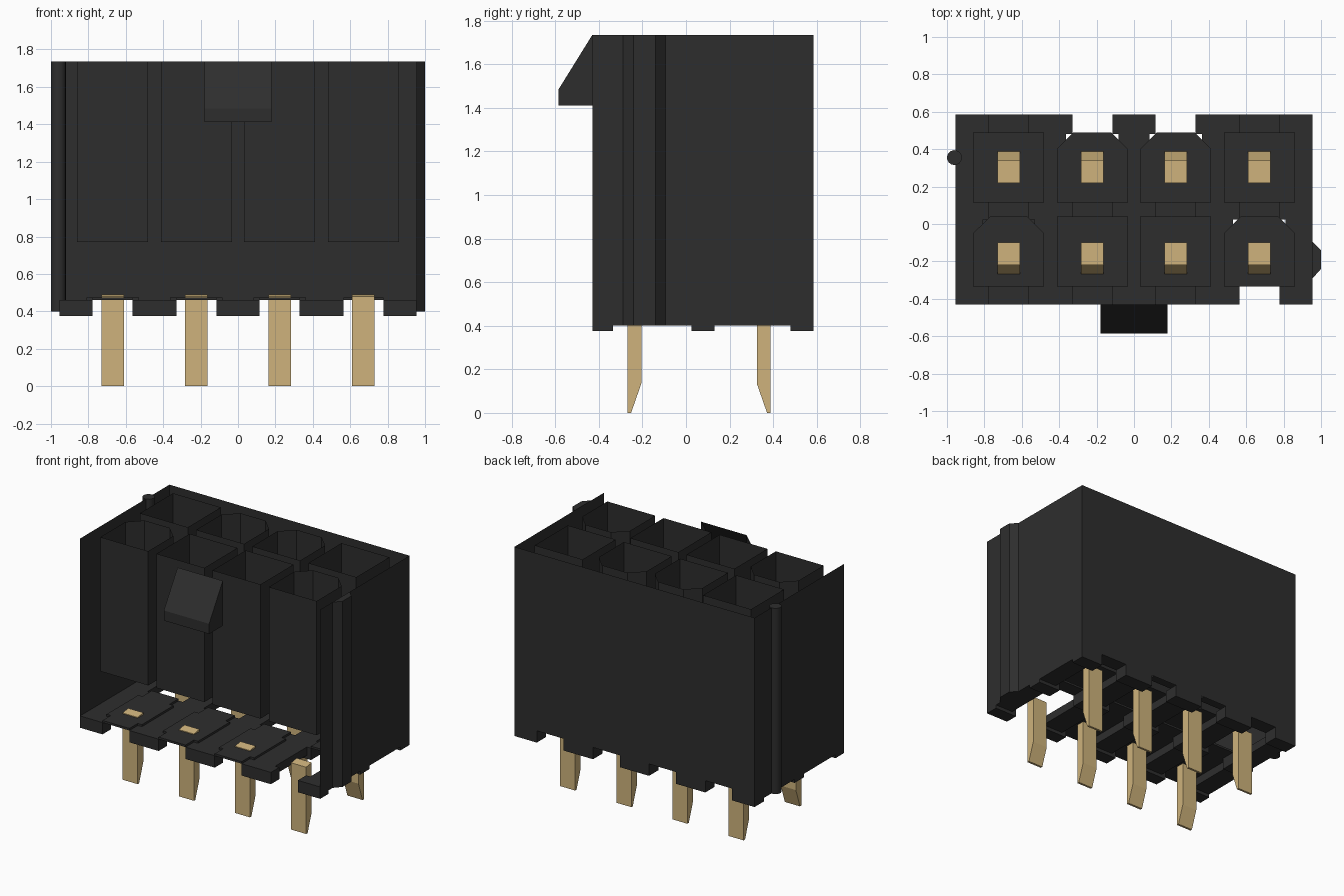
import bpy, bmesh, math

cube = bpy.data.objects.get("Cube")
if cube:
    bpy.data.objects.remove(cube, do_unlink=True)


def material(name, rgb):
    m = bpy.data.materials.new(name)
    m.diffuse_color = (*rgb, 1)
    m.use_nodes = True
    b = m.node_tree.nodes["Principled BSDF"]
    b.inputs["Base Color"].default_value = (*rgb, 1)
    b.inputs["Roughness"].default_value = 0.6
    return m


BLACK = material("black plastic", (0.027, 0.027, 0.027))
GOLD = material("gold metal", (0.62, 0.45, 0.2))


def finish(name, bm, mat):
    bmesh.ops.recalc_face_normals(bm, faces=bm.faces)
    me = bpy.data.meshes.new(name)
    bm.to_mesh(me)
    bm.free()
    me.materials.append(mat)
    ob = bpy.data.objects.new(name, me)
    bpy.context.collection.objects.link(ob)
    return ob


def face(bm, pts):
    return bm.faces.new([bm.verts.new(p) for p in pts])


def prism(bm, low, high, caps=(True, True), closed=True):
    """Join two matching outlines with side faces and optional end caps."""
    a = [bm.verts.new(p) for p in low]
    b = [bm.verts.new(p) for p in high]
    n = len(a)
    for i in range(n if closed else n - 1):
        j = (i + 1) % n
        bm.faces.new((a[i], a[j], b[j], b[i]))
    if caps[0]:
        bm.faces.new(a[::-1])
    if caps[1]:
        bm.faces.new(b)


def upright(bm, outline, z0, z1, **kw):
    prism(bm, [(x, y, z0) for x, y in outline], [(x, y, z1) for x, y in outline], **kw)


def across(bm, outline, x0, x1, **kw):
    prism(bm, [(x0, y, z) for y, z in outline], [(x1, y, z) for y, z in outline], **kw)


TOP, SIDE, FRONT, BACK = 1.735, 0.955, -0.43, 0.585
COLS = [-0.67, -0.223, 0.223, 0.67]
FOOT, FLOOR, NOTCH = 0.375, 0.40, 0.46
NW, HW = 0.107, 0.14          # half widths of notches and pin recesses

# Side walls
for side, name in ((1, "left_wall"), (-1, "right_wall")):
    bm = bmesh.new()
    x = side * SIDE
    face(bm, [(x, FRONT, FLOOR), (x, BACK, FLOOR), (x, BACK, TOP), (x, FRONT, TOP)])
    finish(name, bm, BLACK)

# Back wall with notches along its lower edge
bm = bmesh.new()
edge = [(-SIDE, FOOT)]
for c in COLS:
    edge += [(c - NW, FOOT), (c - NW, NOTCH), (c + NW, NOTCH), (c + NW, FOOT)]
edge += [(SIDE, FOOT), (SIDE, TOP), (-SIDE, TOP)]
face(bm, [(x, BACK, z) for x, z in edge])
finish("back_wall", bm, BLACK)

# Floor: strips across the depth, raised at each pin, some recesses open
#        y0     y1     bottom half-width open columns
strips = [(FRONT, -0.335, FOOT, NW, {3}),
          (-0.335, 0.025, FLOOR, HW, {3}),
          (0.025, 0.13, FOOT, NW, set()),
          (0.13, 0.48, FLOOR, HW, {0, 1, 2, 3}),
          (0.48, BACK, FOOT, NW, {1, 2})]
bm = bmesh.new()


def slab(x0, x1, y0, y1, z0, z1):
    upright(bm, [(x0, y0), (x1, y0), (x1, y1), (x0, y1)], z0, z1)


for y0, y1, z, w, holes in strips:
    x = -SIDE
    for i, c in enumerate(COLS):
        slab(x, c - w, y0, y1, z, NOTCH)
        if i not in holes:
            slab(c - w, c + w, y0, y1, NOTCH, NOTCH + 0.015)
        x = c + w
    slab(x, SIDE, y0, y1, z, NOTCH)
finish("floor_and_feet", bm, BLACK)

# Contact pockets: thin cups, some with clipped rear corners
R, CUT = 0.19, 0.09
for row, y0, y1, clipped in (("front", -0.335, 0.04, {0, 3}), ("back", 0.115, 0.49, {1, 2})):
    for i, c in enumerate(COLS):
        cut = [(c + R, y1 - CUT), (c + R - CUT, y1), (c - R + CUT, y1), (c - R, y1 - CUT)]
        rear = cut if i in clipped else [(c + R, y1), (c - R, y1)]
        bm = bmesh.new()
        upright(bm, [(c - R, y0), (c + R, y0)] + rear, 0.77, TOP, caps=(True, False))
        finish(f"{row}_pocket_{i + 1}", bm, BLACK)

# Pins: blade inside the pocket and tapered tail below the floor
for row, yc, s in (("front", -0.16, -1), ("back", 0.28, 1)):
    for i, c in enumerate(COLS):
        bm = bmesh.new()
        blade = [(-0.06, 0.775), (0.108, 0.775), (0.06, 0.90), (0.06, 1.25), (-0.06, 1.25)]
        tail = [(0.045, 0.49), (0.045, 0.135), (0.092, 0.0), (0.108, 0.0), (0.108, 0.48)]
        for outline in (blade, tail):
            across(bm, [(yc + s * y, z) for y, z in outline], c - 0.06, c + 0.06)
        finish(f"{row}_pin_{i + 1}", bm, GOLD)

# Latch ramp on the front
bm = bmesh.new()
ramp = [(FRONT, TOP), (-0.585, 1.485), (-0.585, 1.412), (FRONT, 1.412)]
across(bm, ramp, -0.18, 0.18, closed=False)
finish("latch_ramp", bm, BLACK)

# Keying ribs on the sides
bm = bmesh.new()
upright(bm, [(SIDE, -0.29), (1.0, -0.24), (1.0, -0.14), (SIDE, -0.095)], FLOOR, TOP)
finish("left_key_rib", bm, BLACK)

bm = bmesh.new()
arc = [(-0.96 + 0.04 * math.cos(math.radians(a)), 0.355 + 0.04 * math.sin(math.radians(a)))
       for a in range(0, 360, 24)]
upright(bm, arc, FLOOR, TOP)
rib = finish("right_round_rib", bm, BLACK)
bpy.context.view_layer.objects.active = rib
rib.select_set(True)
bpy.ops.object.shade_smooth_by_angle(angle=math.radians(40))
